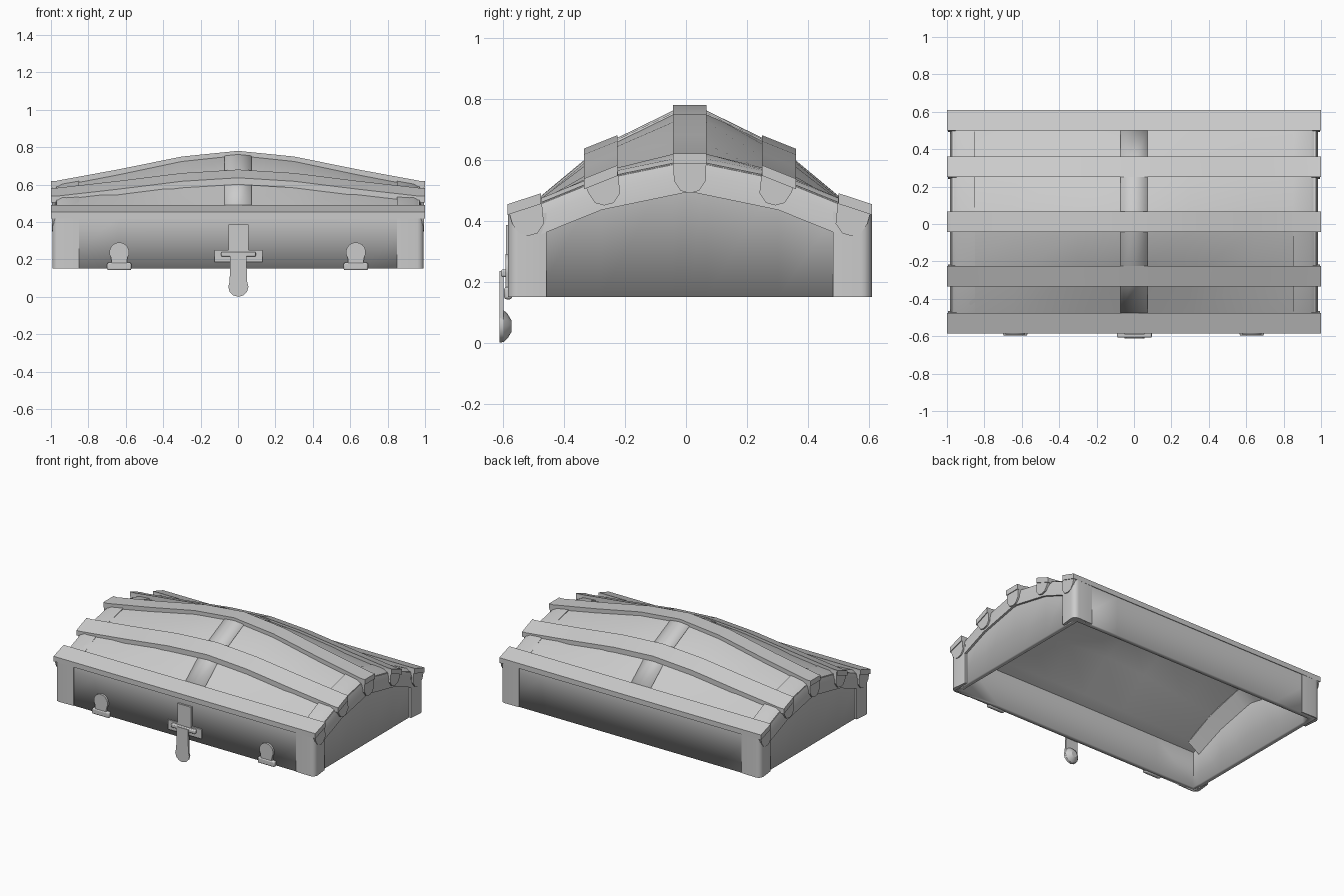
import bpy, bmesh, math

if "Cube" in bpy.data.objects:
    bpy.data.objects.remove(bpy.data.objects["Cube"])

GREY = (0.6, 0.6, 0.6, 1)
mat = bpy.data.materials.new("plain grey")
mat.use_nodes = True
mat.diffuse_color = GREY
mat.node_tree.nodes["Principled BSDF"].inputs["Base Color"].default_value = GREY

YC = 0.0125          # middle of the lid along its depth
BASE = 0.15          # height of the open rim


def finish(name, bm, solid=0, bevel=0):
    bmesh.ops.recalc_face_normals(bm, faces=bm.faces)
    me = bpy.data.meshes.new(name)
    bm.to_mesh(me)
    bm.free()
    ob = bpy.data.objects.new(name, me)
    bpy.context.collection.objects.link(ob)
    me.materials.append(mat)
    if solid:
        m = ob.modifiers.new("thickness", 'SOLIDIFY')
        m.thickness, m.offset, m.use_even_offset = solid, -1, True
    if bevel:
        m = ob.modifiers.new("bevel", 'BEVEL')
        m.width, m.segments = bevel, 2
    bpy.ops.object.select_all(action='DESELECT')
    ob.select_set(True)
    bpy.context.view_layer.objects.active = ob
    bpy.ops.object.shade_smooth_by_angle(angle=math.radians(30))
    return ob


def loft(name, rings, closed=True, **kw):
    """Skin a row of matching sections; closed sections also get end caps."""
    bm = bmesh.new()
    vs = [[bm.verts.new(p) for p in r] for r in rings]
    n = len(rings[0])
    for a, b in zip(vs, vs[1:]):
        for i in range(n if closed else n - 1):
            j = (i + 1) % n
            bm.faces.new((a[i], a[j], b[j], b[i]))
    if closed:
        bm.faces.new(vs[0])
        bm.faces.new(vs[-1])
    return finish(name, bm, **kw)


def box(name, x0, x1, y0, y1, z0, z1, **kw):
    ring = [(x0, y0), (x1, y0), (x1, y1), (x0, y1)]
    return loft(name, [[(x, y, z) for x, y in ring] for z in (z0, z1)], **kw)


def lerp(table, t):
    for (a, u), (b, w) in zip(table, table[1:]):
        if t <= b:
            return u + (w - u) * (t - a) / (b - a)
    return table[-1][1]


# Curvature of the lid: rise along the width, and profiles across the depth
RISE = [(0, 1), (0.3, 0.81), (0.64, 0.38), (0.97, 0)]
END = [(0, 0.60), (0.29, 0.54), (0.5, 0.455), (0.6, 0.42)]
MID = [(0, 0.765), (0.055, 0.755), (0.29, 0.64), (0.5, 0.465), (0.6, 0.42)]
XS = [-0.97, -0.64, -0.3, 0, 0.3, 0.64, 0.97]
VS = [-0.59, -0.5, -0.29, -0.055, 0, 0.055, 0.29, 0.5, 0.59]


def top(x, v):
    e = lerp(END, abs(v))
    return e + (lerp(MID, abs(v)) - e) * lerp(RISE, abs(x))


# Hollow body: domed top with four walls down to the open rim
bm = bmesh.new()
grid = [[bm.verts.new((x, YC + v, top(x, v))) for v in VS] for x in XS]
for a, b in zip(grid, grid[1:]):
    for i in range(len(VS) - 1):
        bm.faces.new((a[i], b[i], b[i + 1], a[i + 1]))
edge = [e for e in bm.edges if e.is_boundary]
new = bmesh.ops.extrude_edge_only(bm, edges=edge)["geom"]
for g in new:
    if isinstance(g, bmesh.types.BMVert):
        g.co.z = BASE
finish("lid_body", bm, solid=0.035)

# Raised centre straps between the battens
sheet = [[(x, YC + v, top(x, v) + 0.006) for x in (-0.073, 0, 0.073)] for v in VS[1:-1]]
loft("centre_strap", sheet, closed=False, solid=0.012)

# Rounded rims wrapping over both ends
for side, label in ((1, "left"), (-1, "right")):
    rings = []
    for v in VS[1:-1]:
        z = top(0.97, v)
        inner = top(0.85, v)
        section = [(0.85, inner + 0.007), (0.94, z + 0.014), (0.972, z - 0.005),
                   (0.982, z - 0.04), (0.985, z - 0.105), (0.95, z - 0.105), (0.85, inner - 0.04)]
        rings.append([(side * x, YC + v, h) for x, h in section])
    loft(label + "_end_rim", rings)

# Battens: offset, height in the middle, height at the ends, tilt, tab bottom
BATTENS = [("ridge", 0, 0.78, 0.62, 0, 0.49),
           ("hip", 0.2925, 0.658, 0.56, 0.4, 0.45),
           ("eaves", 0.5425, 0.472, 0.472, 0.33, 0.35)]
HW = 0.055
for kind, off, mid, end, tilt, low in BATTENS:
    for s, where in ((-1, "front_"), (1, "back_")):
        if not off and s > 0:
            continue
        y = YC + s * off
        rings = []
        for x in [-1] + XS + [1]:
            z = end + (mid - end) * lerp(RISE, abs(x))
            rings.append([(x, y - HW, z + s * tilt * HW), (x, y + HW, z - s * tilt * HW),
                          (x, y + HW, z - s * tilt * HW - 0.035),
                          (x, y - HW, z + s * tilt * HW - 0.035)])
        name = (where if off else "") + kind + "_batten"
        loft(name, rings)
        # Round-bottomed tab hanging at each end
        dx = s * 0.012 if off else 0
        ring = [(y - HW, end + s * tilt * HW - 0.01), (y + HW, end - s * tilt * HW - 0.01),
                (y + HW - 0.003 - dx, low + 0.04), (y + 0.03 - dx, low + 0.008),
                (y - dx, low), (y - 0.03 - dx, low + 0.008), (y - HW + 0.003 - dx, low + 0.04)]
        for e in (-1, 1):
            loft(name + "_tab", [[(e * x, p, q) for p, q in ring] for x in (0.95, 0.995)])

# Rounded corner guards
for sx in (-1, 1):
    for sy in (-1, 1):
        ox, oy, r = 0.993, 0.597, 0.035
        arc = [(ox - r + r * math.sin(a), oy - r + r * math.cos(a))
               for a in (i * math.pi / 8 for i in range(5))]
        path = [(0.85, oy - 0.003)] + arc + [(ox - 0.01, 0.47), (0.95, 0.47), (0.95, 0.57), (0.85, 0.57)]
        loft("corner_guard", [[(sx * x, YC + sy * y, z) for x, y in path]
                              for z in (BASE, 0.425 if sy < 0 else 0.43)])


def front_plate(name, outline, y0, y1, **kw):
    return loft(name, [[(x, y, z) for x, z in outline] for y in (y0, y1)], **kw)


def disc(cx, cz, r, a0, a1, n=12):
    return [(cx + r * math.cos(math.radians(a0 + (a1 - a0) * i / n)),
             cz + r * math.sin(math.radians(a0 + (a1 - a0) * i / n))) for i in range(n + 1)]


# Keyhole-shaped side clasps with a foot bar
for cx in (-0.635, 0.63):
    outline = [(cx - 0.04, 0.17), (cx + 0.04, 0.17)] + disc(cx, 0.238, 0.053, -35, 215)
    front_plate("side_clasp", outline, -0.592, -0.57)
    box("side_clasp_foot", cx - 0.065, cx + 0.065, -0.597, -0.57, 0.142, 0.182, bevel=0.008)

# Central hasp: back plate, cross plate, bar and hanging tongue with a knob
box("hasp_plate", -0.05, 0.055, -0.59, -0.57, 0.24, 0.385)
box("hasp_cross_plate", -0.125, 0.13, -0.586, -0.57, 0.185, 0.25)
box("hasp_bar", -0.09, 0.095, -0.607, -0.575, 0.215, 0.24, bevel=0.006)
front_plate("hasp_tongue", [(0.045, 0.235), (-0.042, 0.235)] + disc(0.002, 0.055, 0.047, 180, 360),
            -0.611, -0.598)
knob = [[(x, y, z) for x, z in disc(0.002, 0.054, r, 0, 330, 11)]
        for y, r in ((-0.611, 0.054), (-0.598, 0.052), (-0.585, 0.04), (-0.573, 0.02))]
loft("hasp_knob", knob)
